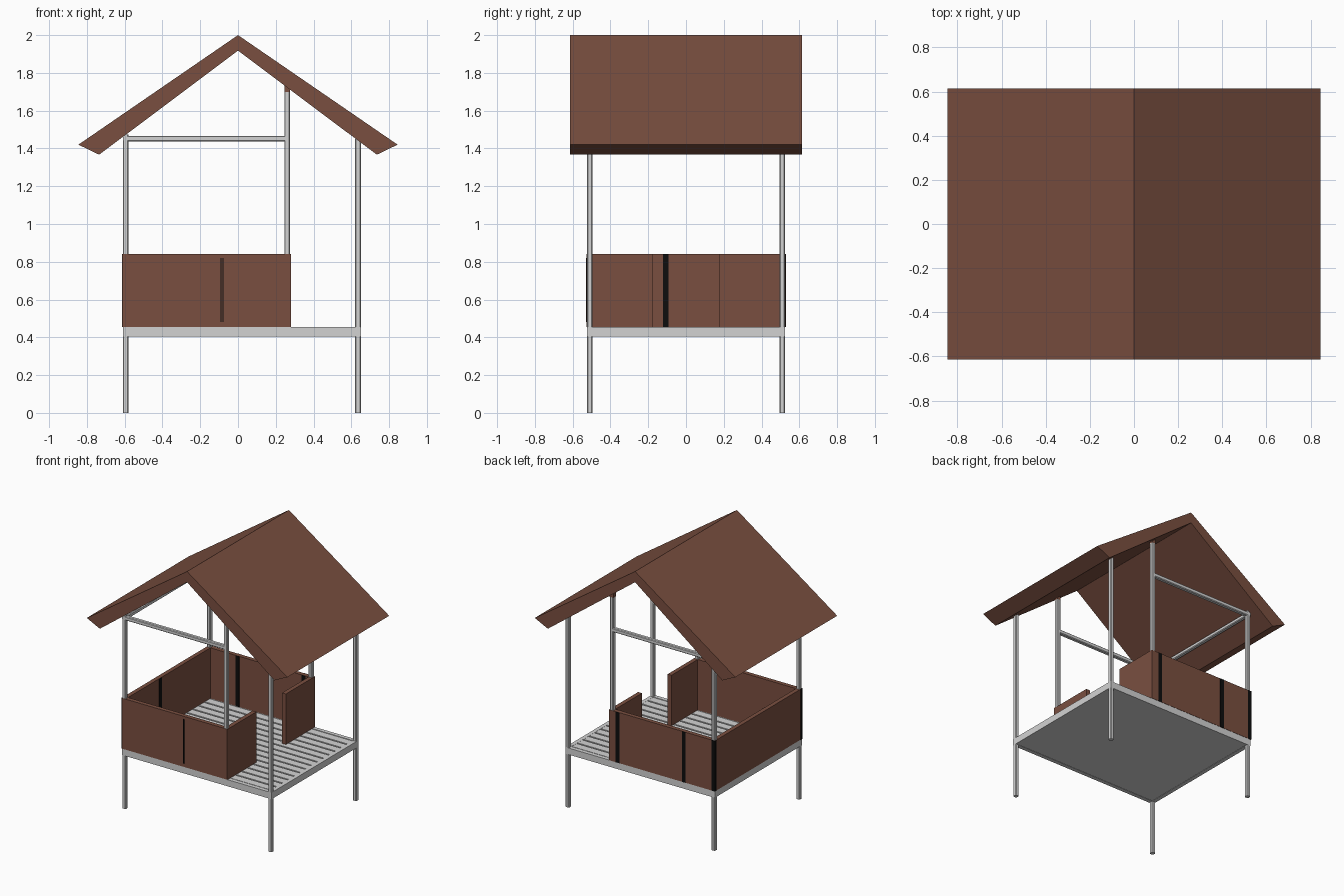
import bpy, bmesh

if "Cube" in bpy.data.objects:
    bpy.data.objects.remove(bpy.data.objects["Cube"])

def material(name, rgb):
    m = bpy.data.materials.new(name)
    m.diffuse_color = (*rgb, 1)
    m.use_nodes = True
    m.node_tree.nodes["Principled BSDF"].inputs["Base Color"].default_value = m.diffuse_color
    return m

BROWN = material("brown wood", (0.195, 0.078, 0.051))
GREY = material("light grey timber", (0.65, 0.65, 0.65))
BLACK = material("black gap", (0.004, 0.004, 0.004))

def box(name, lo, hi, mat, chamfer=0.0):
    bm = bmesh.new()
    bmesh.ops.create_cube(bm, size=1)
    for v in bm.verts:
        v.co = [(a + b) / 2 + c * (b - a) for a, b, c in zip(lo, hi, v.co)]
    if chamfer:  # chamfer only the edges along the longest axis
        size = [b - a for a, b in zip(lo, hi)]
        ax = size.index(max(size))
        edges = [e for e in bm.edges
                 if abs(e.verts[0].co[ax] - e.verts[1].co[ax]) > 1e-4]
        bmesh.ops.bevel(bm, geom=edges, offset=chamfer, segments=1, affect='EDGES')
    return finish(name, bm, mat)

def finish(name, bm, mat):
    bmesh.ops.recalc_face_normals(bm, faces=bm.faces)
    me = bpy.data.meshes.new(name)
    bm.to_mesh(me)
    bm.free()
    me.materials.append(mat)
    ob = bpy.data.objects.new(name, me)
    bpy.context.collection.objects.link(ob)
    return ob

# gabled roof: chevron profile extruded along y
bm = bmesh.new()
profile = [(0, 2), (0.845, 1.42), (0.735, 1.367), (0, 1.918), (-0.735, 1.367), (-0.845, 1.42)]
rings = [[bm.verts.new((x, y, z)) for x, z in profile] for y in (-0.613, 0.613)]
for i in range(6):
    j = (i + 1) % 6
    bm.faces.new((rings[0][i], rings[0][j], rings[1][j], rings[1][i]))
for r in rings:
    bm.faces.new((r[0], r[1], r[2], r[3]))
    bm.faces.new((r[0], r[3], r[4], r[5]))
finish("roof", bm, BROWN)

# posts and top rails, front and back
h, py = 0.015, 0.51
for s, side in ((-1, "front"), (1, "back")):
    y0, y1 = s * py - h, s * py + h
    for nm, x, z0, z1 in (("left", -0.595, 0, 1.475), ("right", 0.635, 0, 1.45),
                          ("middle", 0.26, 0.45, 1.70)):
        box(f"{side}_{nm}_post", (x - h, y0, z0), (x + h, y1, z1), GREY, 0.005)
    box(f"{side}_post_cap", (0.245, y0, 1.70), (0.275, y1, 1.735), BROWN)
    box(f"{side}_top_rail", (-0.61, y0, 1.437), (0.26, y1, 1.467), GREY, 0.005)
box("left_top_rail", (-0.609, -py, 1.438), (-0.581, py, 1.466), GREY, 0.005)

# deck: rim, underside slab and planks running along x
box("deck_slab", (-0.60, -0.515, 0.407), (0.64, 0.515, 0.442), GREY)
for s, side in ((-1, "front"), (1, "back")):
    box(f"{side}_deck_rim", (-0.61, s * py - h, 0.405), (0.65, s * py + h, 0.455), GREY)
for x, side in ((-0.595, "left"), (0.635, "right")):
    box(f"{side}_deck_rim", (x - h, -0.525, 0.405), (x + h, 0.525, 0.455), GREY)
count = 14
pitch = 0.99 / count
for i in range(count):
    y = -0.495 + i * pitch
    box("deck_plank", (-0.58, y + 0.006, 0.44), (0.62, y + pitch - 0.006, 0.454), GREY)

# low walls around the enclosure, open doorway on the right
z0, z1, t = 0.455, 0.84, 0.032
box("front_wall", (-0.61, -0.527, z0), (0.278, -0.527 + t, z1), BROWN)
box("back_wall", (-0.61, 0.527 - t, z0), (0.278, 0.527, z1), BROWN)
box("left_wall", (-0.612, -0.526, z0), (-0.58, 0.526, z1), BROWN)
box("right_front_wall", (0.248, -0.526, z0), (0.28, -0.178, z1), BROWN)
box("right_back_wall", (0.248, 0.176, z0), (0.28, 0.526, z1), BROWN)

# black board gaps as thin plates
for x0, x1 in ((0.19, 0.222), (-0.365, -0.335), (-0.61, -0.585)):
    box("back_wall_gap", (x0, 0.526, z0), (x1, 0.529, z1), BLACK)
    box("back_wall_inner_gap", (x0, 0.493, z0), (x1, 0.496, z1), BLACK)
for y0, y1 in ((-0.527, -0.505), (0.51, 0.529)):
    box("left_wall_gap", (-0.614, y0, z0), (-0.611, y1, z1), BLACK)
box("left_wall_inner_gap", (-0.581, -0.122, z0), (-0.578, -0.092, z1), BLACK)
for x in (-0.09, -0.08):
    box("front_wall_groove", (x - 0.002, -0.529, 0.48), (x + 0.002, -0.526, 0.82), BLACK)
